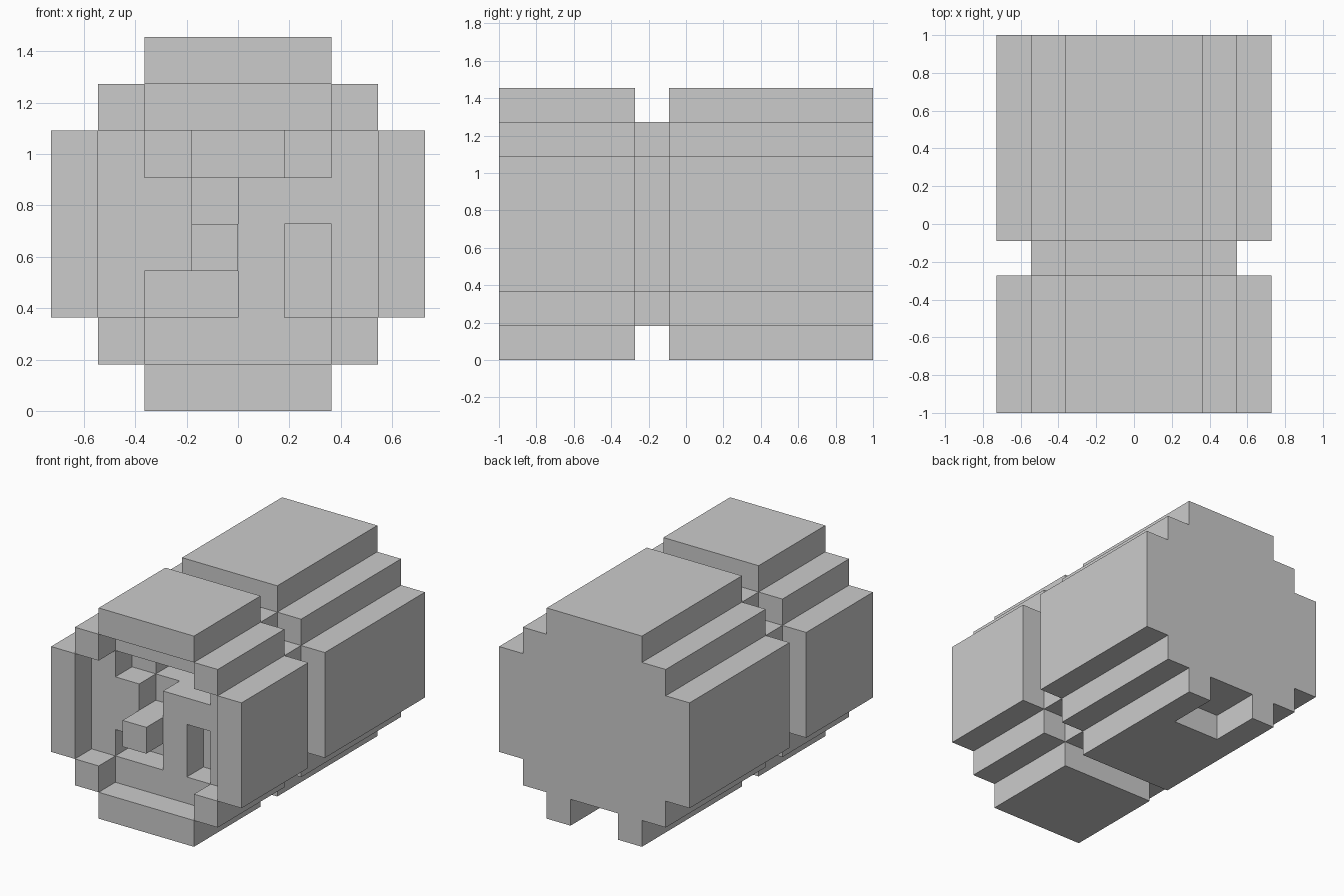
import bpy
import bmesh

default = bpy.data.objects.get("Cube")
if default:
    bpy.data.objects.remove(default, do_unlink=True)

U = 2 / 11  # block size; parts are laid out in whole blocks

grey = bpy.data.materials.new("plain_grey")
grey.use_nodes = True
COLOUR = (0.6, 0.6, 0.6, 1)
grey.diffuse_color = COLOUR
grey.node_tree.nodes["Principled BSDF"].inputs["Base Color"].default_value = COLOUR


def prism(name, outline, front, back):
    """Extrude an x-z outline from one depth to another, counted from the front."""
    bm = bmesh.new()
    face = bm.faces.new([bm.verts.new((x * U, front * U - 1, z * U)) for x, z in outline])
    grown = bmesh.ops.extrude_face_region(bm, geom=[face])["geom"]
    moved = [v for v in grown if isinstance(v, bmesh.types.BMVert)]
    bmesh.ops.translate(bm, verts=moved, vec=(0, (back - front) * U, 0))
    bmesh.ops.recalc_face_normals(bm, faces=bm.faces)
    mesh = bpy.data.meshes.new(name)
    bm.to_mesh(mesh)
    bm.free()
    mesh.materials.append(grey)
    obj = bpy.data.objects.new(name, mesh)
    bpy.context.collection.objects.link(obj)
    return obj


def box(name, x0, x1, z0, z1, front, back):
    return prism(name, [(x0, z0), (x1, z0), (x1, z1), (x0, z1)], front, back)


def mirrored(half):
    return half + [(-x, z) for x, z in reversed(half)]


def cut(target, *size):
    cutter = box("cutter", *size)
    cutter.hide_render = True
    mod = target.modifiers.new("cut", "BOOLEAN")
    mod.operation = "DIFFERENCE"
    mod.solver = "EXACT"
    mod.object = cutter
    bpy.context.view_layer.objects.active = target
    bpy.ops.object.modifier_apply(modifier=mod.name)
    bpy.data.objects.remove(cutter, do_unlink=True)


# Stepped round cross-sections
wide = mirrored([(2, 0), (2, 1), (3, 1), (3, 2), (4, 2),
                 (4, 6), (3, 6), (3, 7), (2, 7), (2, 8)])
narrow = mirrored([(2, 1), (2, 2), (3, 2), (3, 6), (2, 6), (2, 7)])

# Rear body with a notch under the back edge
rear_body = prism("rear_body", wide, 5, 11)
cut(rear_body, -1, 1, -1, 1, 9, 12)

# Neck joining the two halves
prism("neck", narrow, 3.5, 5.5)

# Front body: recessed face inside a raised rim
front_body = prism("front_body", wide, 0, 4)
cut(front_body, -2, 2, 1, 7, -1, 1)
cut(front_body, -3, 3, 2, 6, -1, 1)

# Face openings
cut(front_body, -2, 2, 5, 6, 0.5, 2)     # brow slot
cut(front_body, -1, 1, 5, 6, 0.5, 3)     # deep middle of the slot
cut(front_body, -1, 0, 2, 5.5, 0.5, 2)   # centre column
cut(front_body, -2, -0.5, 2, 3, 0.5, 2)  # lower opening
cut(front_body, 1, 2, 2, 4, 0.5, 2)      # side window

# Peg standing out of the centre column
box("peg", -1, 0, 3, 4, 0, 2)
